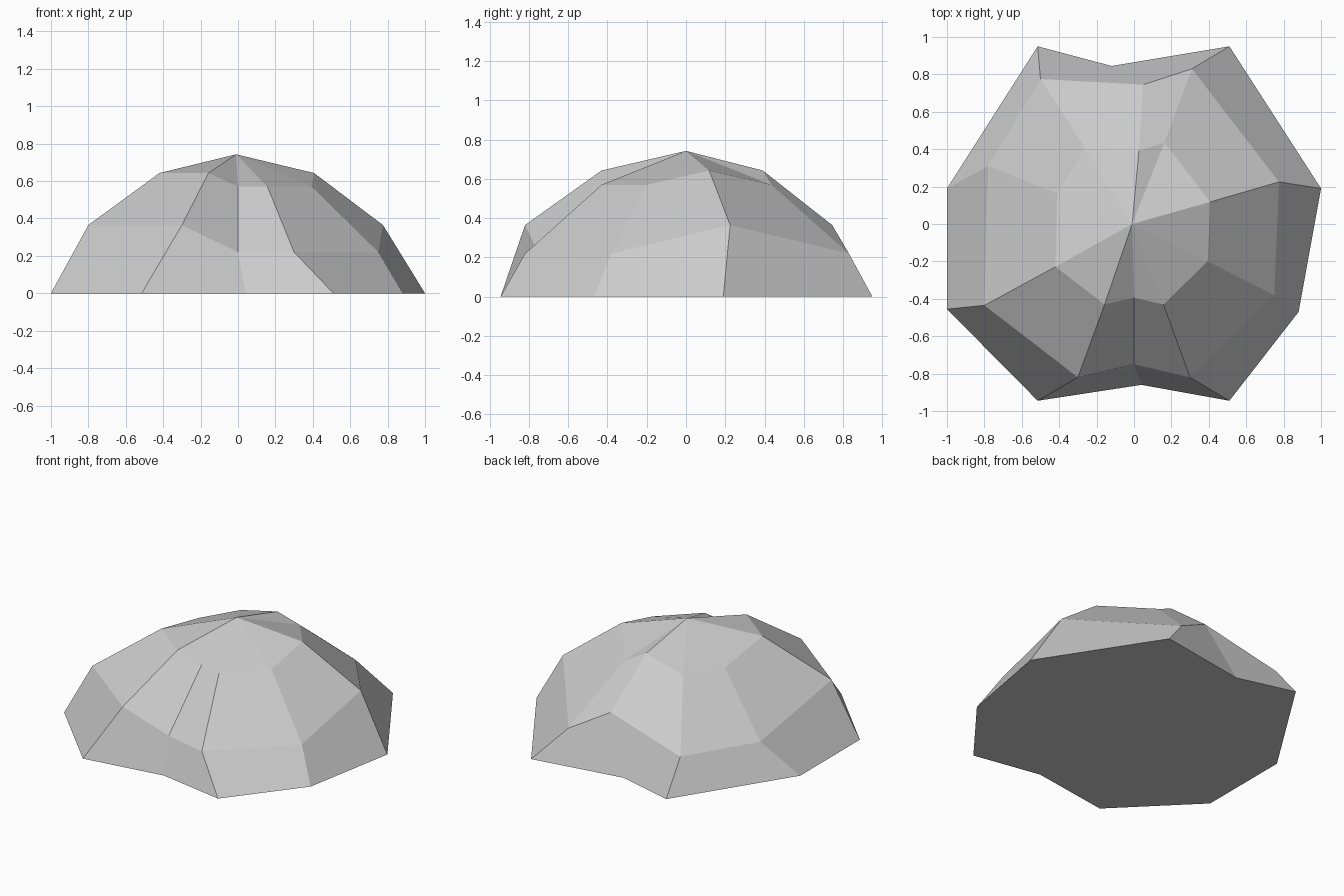
import bpy
import bmesh

# Remove the default object if present
default_cube = bpy.data.objects.get("Cube")
if default_cube:
    bpy.data.objects.remove(default_cube, do_unlink=True)


def make_material(name, colour):
    material = bpy.data.materials.new(name)
    material.use_nodes = True
    material.diffuse_color = colour
    for node in material.node_tree.nodes:
        if node.type == "BSDF_PRINCIPLED":
            node.inputs["Base Color"].default_value = colour
            node.inputs["Roughness"].default_value = 0.9
    return material


def add_ring(bm, outline, heights, scale=1.0):
    return [bm.verts.new((x * scale, y * scale, z))
            for (x, y), z in zip(outline, heights)]


def bridge(bm, lower, upper):
    for i in range(len(lower)):
        j = (i + 1) % len(lower)
        bm.faces.new((lower[i], lower[j], upper[j], upper[i]))


# Outlines run counter-clockwise from the back left corner
base_outline = [(.51, .95), (-.12, .845), (-.515, .95), (-1, .19), (-1, -.455),
                (-.515, -.945), (.04, -.86), (.51, -.945), (.88, -.47), (1, .19)]
shoulder_outline = [(.31, .83), (.05, .745), (-.5, .775), (-.78, .31), (-.8, -.435),
                    (-.3, -.82), (0, -.75), (.3, -.82), (.75, -.38), (.775, .225)]

# Some corners of the rock are raised, the others are worn lower
raised_corners = {1, 4, 5, 9}
corners = range(len(base_outline))
shoulder_heights = [.365 if i in raised_corners else .22 for i in corners]
crown_heights = [.643 if i in raised_corners else .57 for i in corners]

# Boulder: three rings, a peak and a flat underside
bm = bmesh.new()
base = add_ring(bm, base_outline, [0.0 for _ in corners])
shoulder = add_ring(bm, shoulder_outline, shoulder_heights)
crown = add_ring(bm, shoulder_outline, crown_heights, scale=.525)
peak = bm.verts.new((-.01, 0, .743))

bridge(bm, base, shoulder)
bridge(bm, shoulder, crown)
for i in corners:
    bm.faces.new((crown[i], crown[(i + 1) % len(crown)], peak))
bm.faces.new(list(reversed(base)))
bmesh.ops.recalc_face_normals(bm, faces=bm.faces[:])

mesh = bpy.data.meshes.new("boulder")
bm.to_mesh(mesh)
bm.free()
mesh.materials.append(make_material("stone grey", (.6, .6, .6, 1)))
boulder = bpy.data.objects.new("boulder", mesh)
bpy.context.collection.objects.link(boulder)
